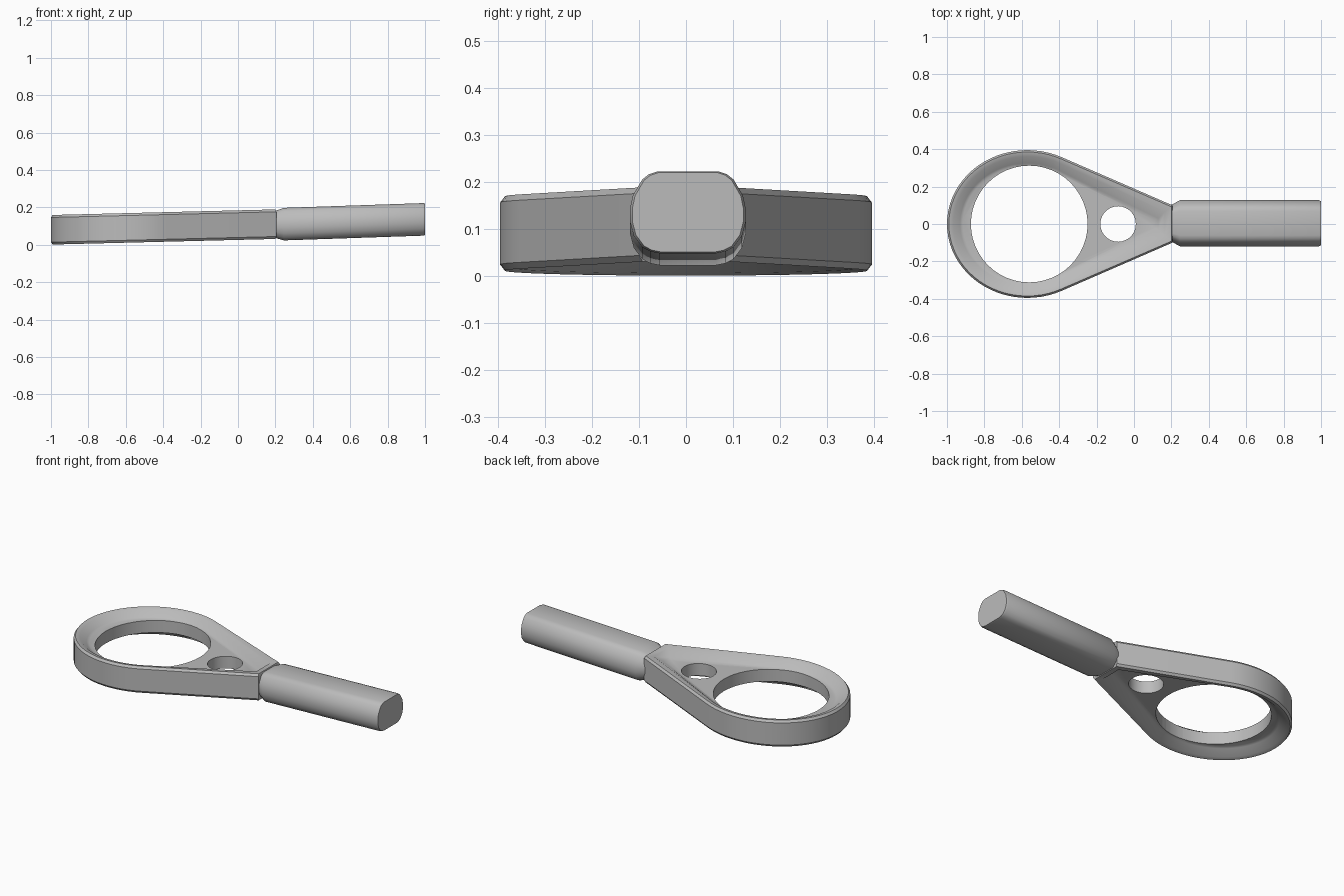
import bpy, bmesh, math

if "Cube" in bpy.data.objects:
    bpy.data.objects.remove(bpy.data.objects["Cube"])

steel = bpy.data.materials.new("plain grey")
steel.diffuse_color = (0.5, 0.5, 0.5, 1)
steel.use_nodes = True
steel.node_tree.nodes["Principled BSDF"].inputs["Base Color"].default_value = steel.diffuse_color

CX, RX, RY = -0.57, 0.43, 0.395   # ring centre and outer radii


def outline(inset, tip_x, tip_y, n=44):
    """Teardrop loop: an ellipse arc closed by a narrow neck."""
    a = math.radians(64)
    pts = []
    for i in range(n + 1):
        t = a + (2 * math.pi - 2 * a) * i / n
        pts.append((CX + (RX - inset) * math.cos(t), (RY - inset) * math.sin(t)))
    return pts + [(tip_x, -tip_y), (tip_x, tip_y)]


def loft(name, loops):
    """Skin a list of equal loops and cap both ends."""
    bm = bmesh.new()
    rings = [[bm.verts.new(p) for p in loop] for loop in loops]
    n = len(rings[0])
    for a, b in zip(rings, rings[1:]):
        for i in range(n):
            j = (i + 1) % n
            bm.faces.new((a[i], a[j], b[j], b[i]))
    bm.faces.new(rings[0])
    bm.faces.new(rings[-1])
    bmesh.ops.recalc_face_normals(bm, faces=bm.faces)
    me = bpy.data.meshes.new(name)
    bm.to_mesh(me)
    bm.free()
    ob = bpy.data.objects.new(name, me)
    bpy.context.collection.objects.link(ob)
    me.materials.append(steel)
    return ob


def smooth(ob, deg):
    bpy.ops.object.select_all(action='DESELECT')
    ob.select_set(True)
    bpy.context.view_layer.objects.active = ob
    bpy.ops.object.shade_smooth_by_angle(angle=math.radians(deg))


# Ring head: raised rim with a recessed web on both faces
levels = [  # inset, neck x, neck half width, height from mid plane
    (0.085, 0.11, 0.02, 0.036),
    (0.07, 0.13, 0.03, 0.042),
    (0.034, 0.165, 0.065, 0.074),
    (0.010, 0.20, 0.092, 0.079),
    (0.0, 0.205, 0.10, 0.066),
]
levels += [(a, b, c, -h) for a, b, c, h in reversed(levels)]
head = loft("ring_head", [[(x, y, h + 0.08 + 0.025 * (x + 1))
                           for x, y in outline(i, tx, ty)]
                          for i, tx, ty, h in levels])

# Holes through the head: large ring opening and small web hole
for name, x, r, seg in (("ring_cutter", -0.56, 0.312, 48), ("web_cutter", -0.085, 0.095, 28)):
    circle = [(x + r * math.cos(2 * math.pi * k / seg), r * math.sin(2 * math.pi * k / seg))
              for k in range(seg)]
    cutter = loft(name, [[(p, q, z) for p, q in circle] for z in (-0.3, 0.5)])
    cutter.hide_render = True
    mod = head.modifiers.new(name, 'BOOLEAN')
    mod.operation = 'DIFFERENCE'
    mod.solver = 'EXACT'
    mod.object = cutter
    bpy.context.view_layer.objects.active = head
    bpy.ops.object.modifier_apply(modifier=name)
    bpy.data.objects.remove(cutter)
smooth(head, 35)

# Handle: rounded bar, flared out of the neck
half = [(0.065, 0.087), (0.083, 0.081), (0.097, 0.070), (0.117, 0.036), (0.123, 0.008),
        (0.123, -0.02), (0.115, -0.05), (0.097, -0.074), (0.08, -0.083), (0.06, -0.087)]
section = half + [(-y, z) for y, z in reversed(half)]
stations = [(0.16, 0.78, 0.80), (0.205, 0.82, 0.85), (0.245, 1, 1), (0.99, 1, 1), (1.0, 0.96, 0.97)]
handle = loft("handle", [[(x, 0.004 + y * sy, z * sz + 0.136 + 0.034 * (x - 1))
                          for y, z in section] for x, sy, sz in stations])
smooth(handle, 35)
